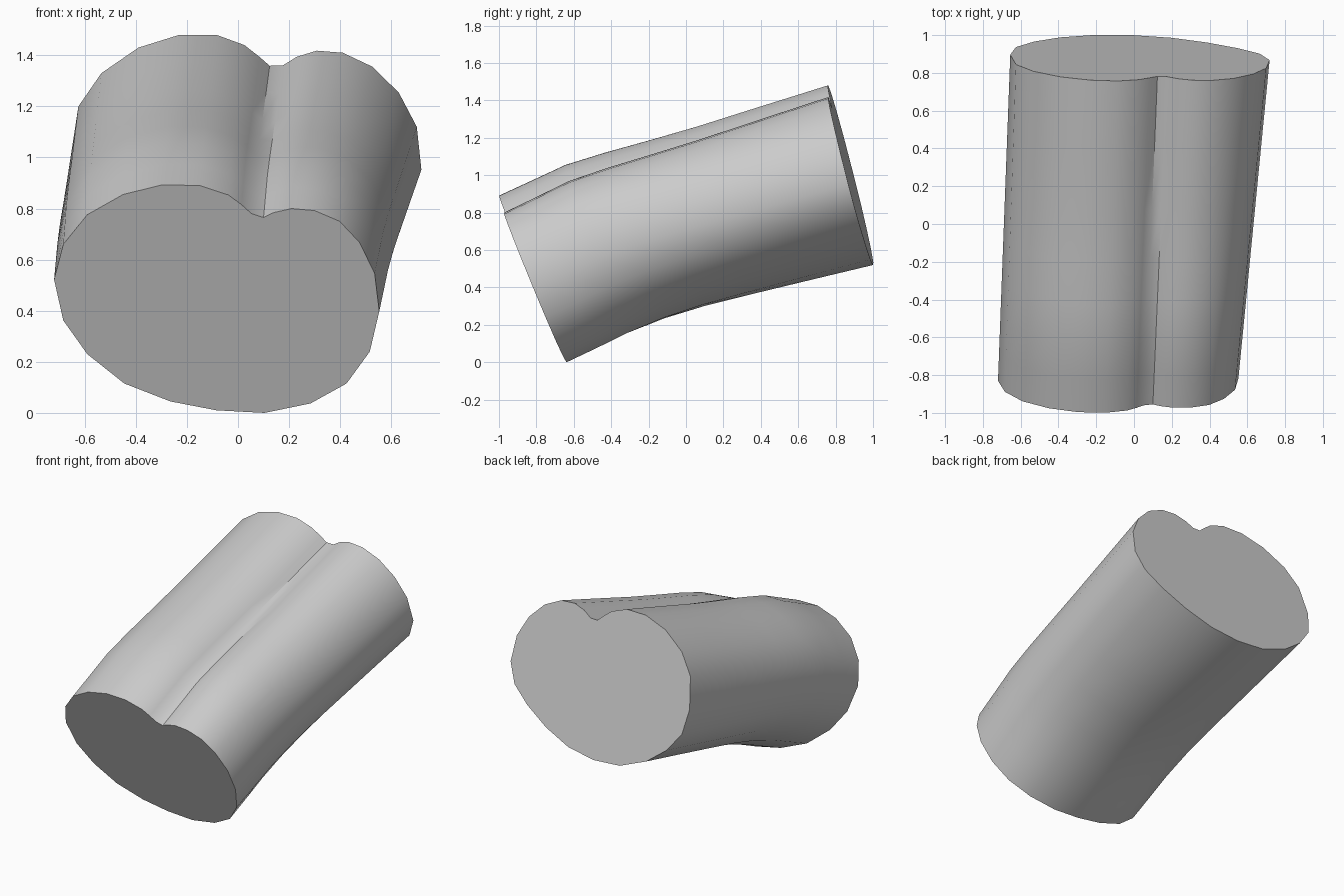
import bpy, bmesh, math

old = bpy.data.objects.get("Cube")
if old:
    bpy.data.objects.remove(old, do_unlink=True)

# Matching outlines of the two cut ends as (x, z), clockwise from upper left
FRONT = [(-.684, .66), (-.59, .776), (-.45, .855), (-.296, .893), (-.15, .89), (-.037, .853),
         (.014, .815), (.053, .78), (.10, .765), (.139, .784), (.21, .80), (.30, .792),
         (.398, .75), (.476, .667), (.535, .546), (.553, .397), (.516, .24), (.425, .115),
         (.284, .037), (.104, 0), (-.084, .01), (-.265, .045), (-.445, .115), (-.59, .23),
         (-.684, .362), (-.72, .522)]
BACK = [(-.625, 1.2), (-.535, 1.33), (-.39, 1.43), (-.23, 1.48), (-.084, 1.48), (.025, 1.44),
        (.084, 1.394), (.124, 1.359), (.175, 1.36), (.23, 1.394), (.308, 1.418), (.41, 1.41),
        (.527, 1.355), (.63, 1.253), (.70, 1.12), (.718, .952), (.665, .825), (.55, .725),
        (.385, .625), (.2, .55), (0, .52), (-.2, .535), (-.39, .61), (-.53, .715),
        (-.625, .84), (-.655, 1.0)]
# Stations along the body: (t, upward bow of the top, upward bow of the underside)
STATIONS = [(0, 0, 0), (.1, .022, .022), (.2, .045, .047), (.32, .04, .063),
            (.45, .027, .062), (.6, .015, .047), (.8, .008, .024), (1, 0, 0)]


def front_y(x, z):
    return -.636 - .413 * z - .03 * x


def back_y(x, z):
    return 1.132 - .255 * z - .03 * x


# Twin-lobed body lofted between the tilted ends
bm = bmesh.new()
rings = []
for t, top_bow, low_bow in STATIONS:
    ring = []
    for (xf, zf), (xb, zb) in zip(FRONT, BACK):
        height = zf / .893
        bow = low_bow + (top_bow - low_bow) * height
        x = xf + (xb - xf) * t
        y = front_y(xf, zf) * (1 - t) + back_y(xb, zb) * t
        z = zf + (zb - zf) * t + bow
        ring.append(bm.verts.new((x, y, z)))
    rings.append(ring)
n = len(FRONT)
for a, b in zip(rings, rings[1:]):
    for i in range(n):
        j = (i + 1) % n
        bm.faces.new((a[i], a[j], b[j], b[i]))

# Flat end caps
bm.faces.new(rings[0])
bm.faces.new(rings[-1])
bmesh.ops.recalc_face_normals(bm, faces=bm.faces)

mesh = bpy.data.meshes.new("lobed_body")
bm.to_mesh(mesh)
bm.free()
body = bpy.data.objects.new("lobed_body", mesh)
bpy.context.collection.objects.link(body)

# Plain grey material
grey = bpy.data.materials.new("light_grey")
grey.use_nodes = True
color = (.6, .6, .6, 1)
grey.diffuse_color = color
grey.node_tree.nodes["Principled BSDF"].inputs["Base Color"].default_value = color
mesh.materials.append(grey)

# Smooth sides with crisp cap rims and groove
bpy.ops.object.select_all(action='DESELECT')
body.select_set(True)
bpy.context.view_layer.objects.active = body
bpy.ops.object.shade_smooth_by_angle(angle=math.radians(36))
